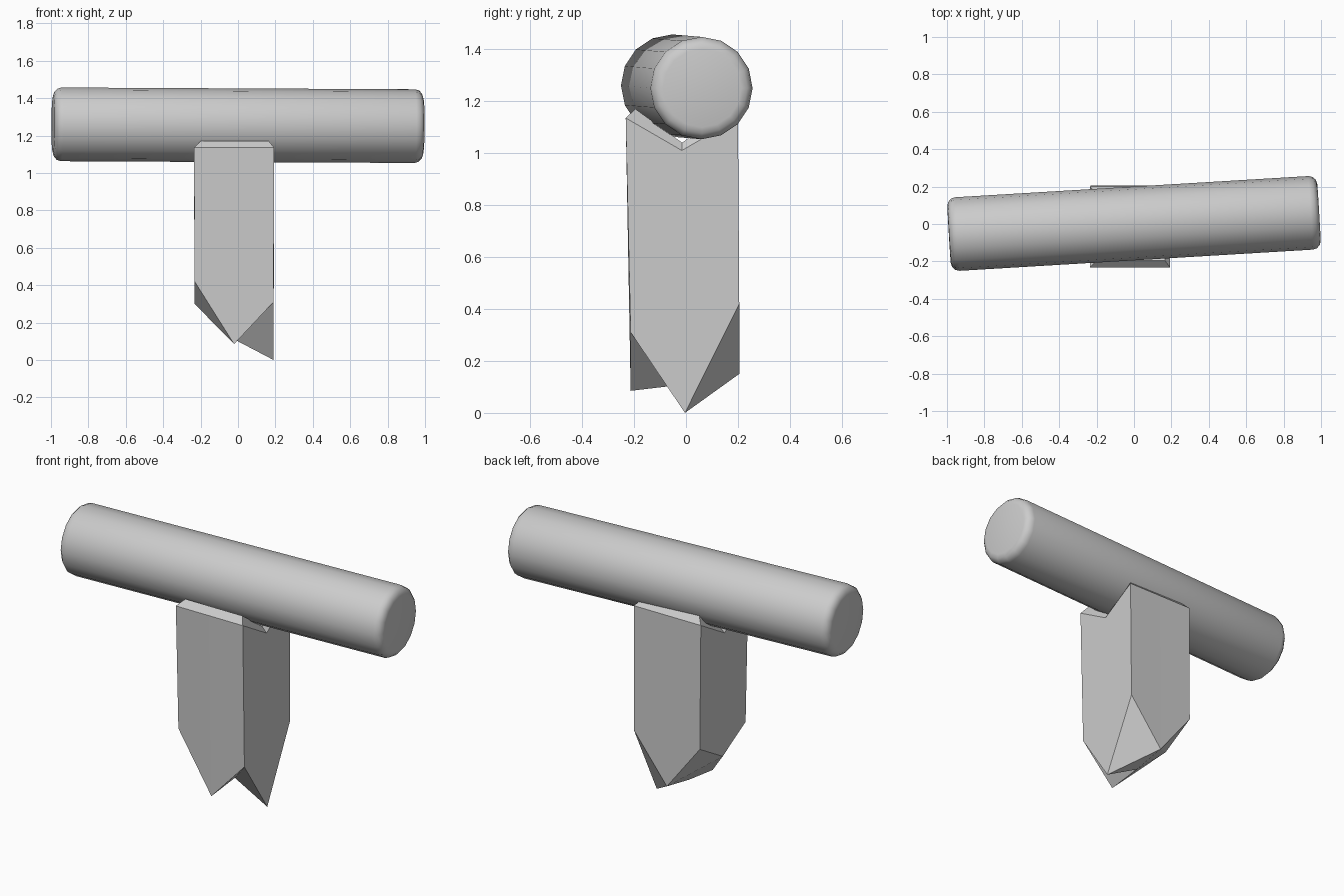
import bpy, bmesh
from math import radians
from mathutils import Vector

if "Cube" in bpy.data.objects:
    bpy.data.objects.remove(bpy.data.objects["Cube"])


def add_object(name, bm):
    bmesh.ops.recalc_face_normals(bm, faces=bm.faces[:])
    mesh = bpy.data.meshes.new(name)
    bm.to_mesh(mesh)
    bm.free()
    obj = bpy.data.objects.new(name, mesh)
    bpy.context.collection.objects.link(obj)
    return obj


# Crossbar: slightly skewed log with softly rounded ends
bm = bmesh.new()
bmesh.ops.create_cone(bm, cap_ends=True, segments=16, radius1=0.197, radius2=0.197, depth=1.982)
rims = [e for e in bm.edges if abs(e.verts[0].co.z - e.verts[1].co.z) < 0.01]
bmesh.ops.bevel(bm, geom=rims, offset=0.045, segments=3, profile=0.5, affect='EDGES')
log = add_object("crossbar_log", bm)
log.rotation_euler = Vector((1, 0.06, -0.005)).to_track_quat('Z', 'Y').to_euler()
log.location = (0, 0.003, 1.255)
bpy.context.view_layer.objects.active = log
log.select_set(True)
bpy.ops.object.shade_smooth_by_angle(angle=radians(40))
log.select_set(False)

# Post: square shaft, order front-left, front, front-right, right, back-right, back, back-left, left
bm = bmesh.new()


def ring(x0, x1, y0, y1, heights):
    xm, ym = (x0 + x1) / 2, (y0 + y1) / 2
    plan = [(x0, y0), (xm, y0), (x1, y0), (x1, ym), (x1, y1), (xm, y1), (x0, y1), (x0, ym)]
    return [bm.verts.new((x, y, z)) for (x, y), z in zip(plan, heights)]


def bridge(a, b):
    for i in range(8):
        j = (i + 1) % 8
        bm.faces.new((a[i], a[j], b[j], b[i]))


low = ring(-0.232, 0.19, -0.213, 0.205, [0.42, 0.085, 0.31, 0, 0.42, 0.15, 0.42, 0.30])
rim = ring(-0.235, 0.193, -0.232, 0.2, [1.135, 1.135, 1.135, 1.01, 1.135, 1.135, 1.135, 1.01])
lip = ring(-0.2, 0.165, -0.195, 0.165, [1.17, 1.17, 1.17, 1.04, 1.17, 1.17, 1.17, 1.04])
bridge(low, rim)
bridge(rim, lip)

# V-shaped saddle under the log
bm.faces.new((lip[7], lip[0], lip[1], lip[2], lip[3]))
bm.faces.new((lip[3], lip[4], lip[5], lip[6], lip[7]))

# Pointed underside: four corner facets meeting at a centre point
centre = bm.verts.new((-0.02, 0, 0.11))
for c in (0, 2, 4, 6):
    corner, a, b = low[c], low[c - 1], low[c + 1]
    if c == 2:
        bm.faces.new((corner, a, centre))
        bm.faces.new((corner, centre, b))
    else:
        bm.faces.new((corner, a, b))
        bm.faces.new((a, centre, b))
add_object("pointed_post", bm)
